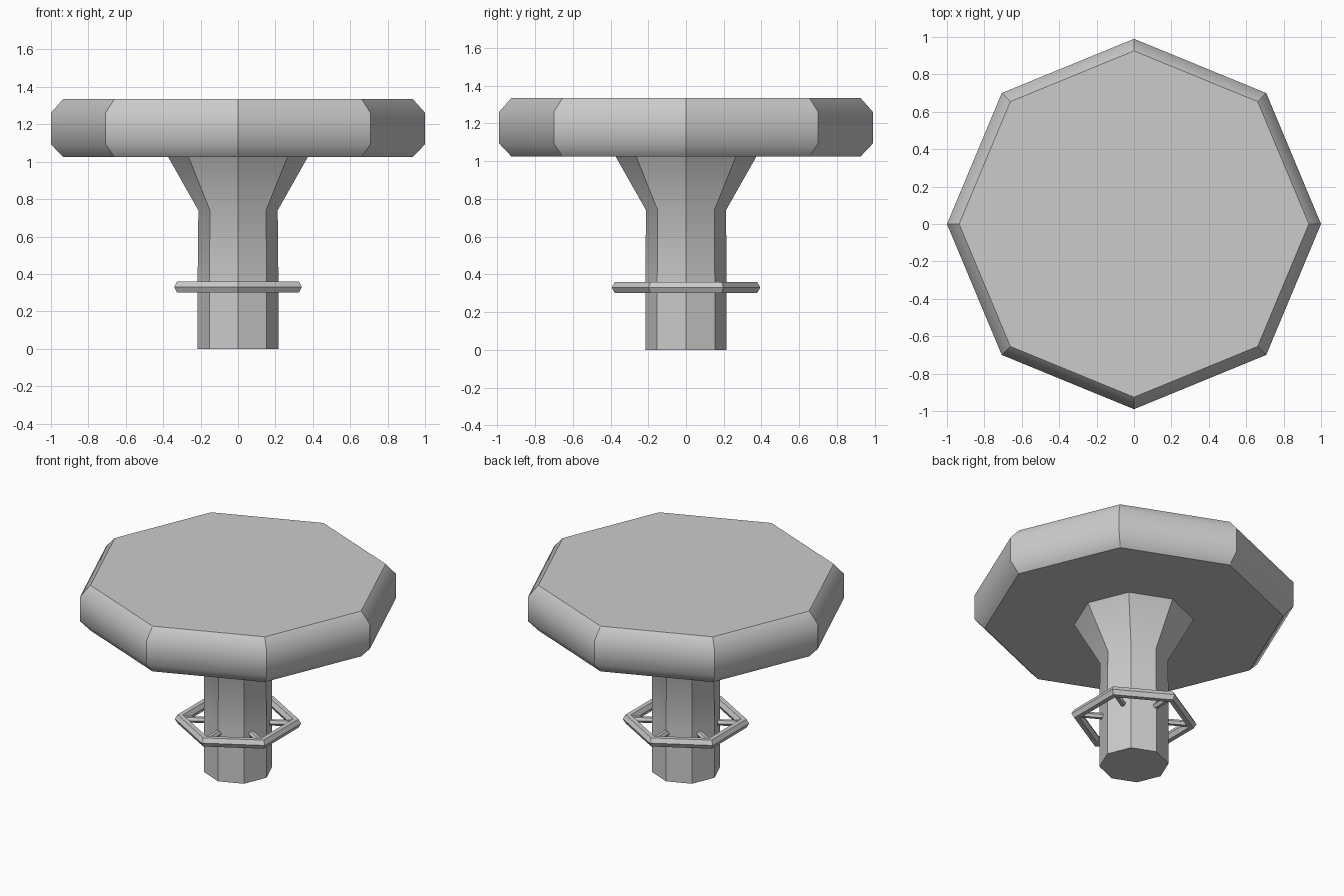
import bpy, bmesh, math
from mathutils import Vector

if "Cube" in bpy.data.objects:
    bpy.data.objects.remove(bpy.data.objects["Cube"])

Y_SCALE = 0.99


def finish(bm, name):
    bmesh.ops.recalc_face_normals(bm, faces=bm.faces)
    me = bpy.data.meshes.new(name)
    bm.to_mesh(me)
    bm.free()
    ob = bpy.data.objects.new(name, me)
    bpy.context.collection.objects.link(ob)
    return ob


def lathe(name, profile, sides, y_scale=1.0):
    """Capped faceted solid: smooth along the profile, sharp between the sides."""
    bm = bmesh.new()
    rings = []
    for r, z in profile:
        rings.append([bm.verts.new((r * math.cos(math.tau * i / sides),
                                    r * math.sin(math.tau * i / sides) * y_scale, z))
                      for i in range(sides)])
    for a, b in zip(rings, rings[1:]):
        for i in range(sides):
            j = (i + 1) % sides
            bm.faces.new((a[i], a[j], b[j], b[i])).smooth = True
    caps = [bm.faces.new(rings[0][::-1]), bm.faces.new(rings[-1])]
    for e in bm.edges:
        level = abs(e.verts[0].co.z - e.verts[1].co.z) < 1e-5
        e.smooth = level and not any(f in caps for f in e.link_faces)
    return finish(bm, name)


# Thick octagonal top with chamfered rim
lathe("table_top", [(0.935, 1.025), (1.0, 1.093), (1.0, 1.262), (0.935, 1.335)], 8, Y_SCALE)

# Octagonal column flaring out under the top
lathe("pedestal", [(0.216, 0.0), (0.216, 0.36), (0.212, 0.74), (0.376, 1.03)], 8)

# Hexagonal foot ring with a six-sided bar section
SIDES, MAJOR, MINOR, RING_Z = 6, 0.36, 0.034, 0.33
bm = bmesh.new()
loops = []
for i in range(SIDES):
    a = math.tau * i / SIDES + math.pi / 2
    loop = []
    for k in range(6):
        b = math.tau * k / 6
        r = MAJOR + MINOR * math.cos(b)
        loop.append(bm.verts.new((r * math.cos(a), r * math.sin(a), RING_Z + MINOR * math.sin(b))))
    loops.append(loop)
for i in range(SIDES):
    p, q = loops[i], loops[(i + 1) % SIDES]
    for k in range(6):
        m = (k + 1) % 6
        bm.faces.new((p[k], q[k], q[m], p[m]))
finish(bm, "foot_ring")

# Spokes joining the ring corners to the column
for i in range(SIDES):
    a = math.tau * i / SIDES + math.pi / 2
    d = Vector((math.cos(a), math.sin(a), 0))
    bpy.ops.mesh.primitive_cylinder_add(vertices=6, radius=0.02, depth=0.2,
                                        location=d * 0.26 + Vector((0, 0, RING_Z)),
                                        rotation=(0, math.pi / 2, a))
    bpy.context.object.name = f"foot_ring_spoke_{i + 1}"
